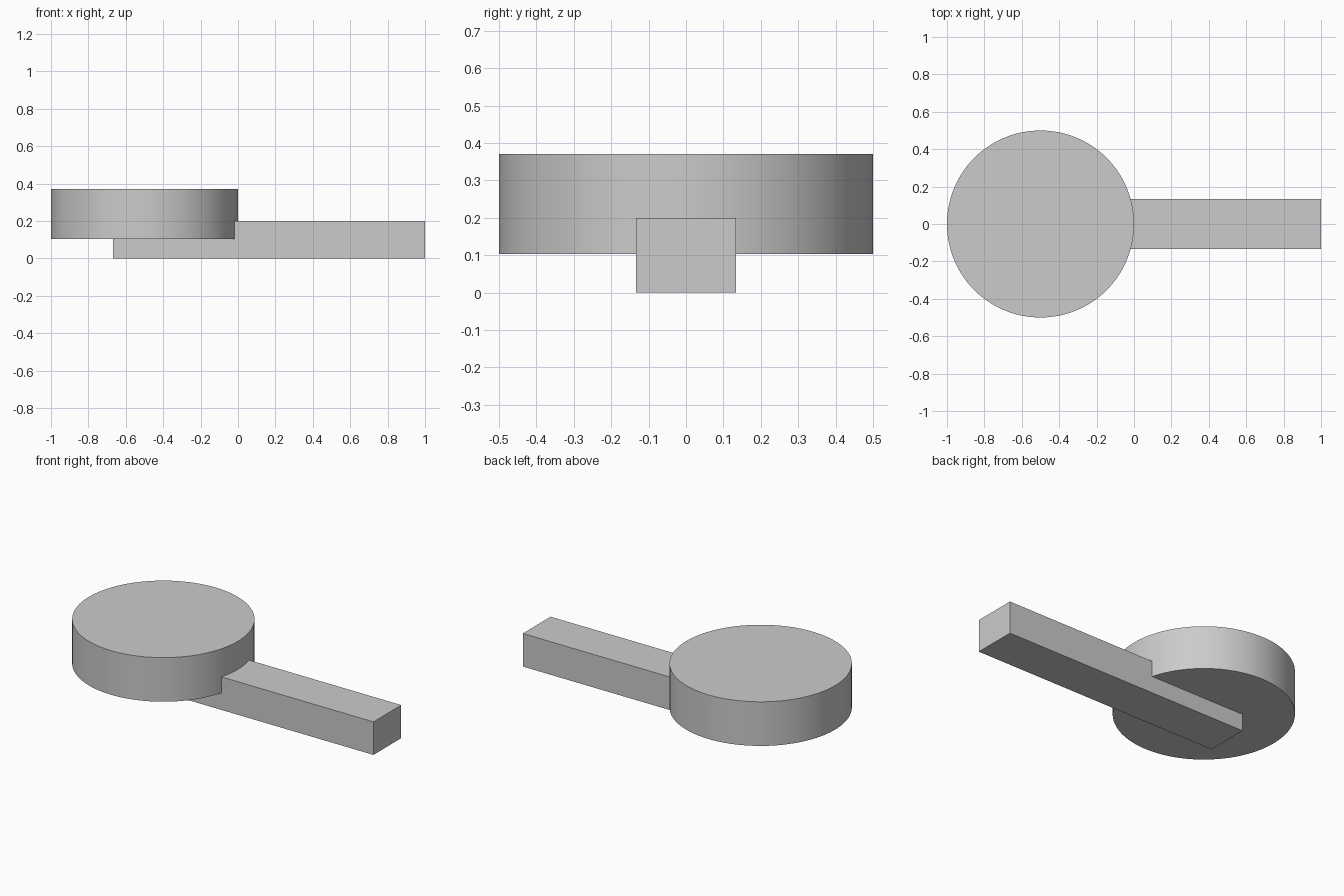
import bpy
import math

cube = bpy.data.objects.get("Cube")
if cube:
    bpy.data.objects.remove(cube, do_unlink=True)

# Single plain grey for the whole model
grey = bpy.data.materials.new("plain_grey")
grey.use_nodes = True
grey.diffuse_color = (0.6, 0.6, 0.6, 1)
grey.node_tree.nodes["Principled BSDF"].inputs["Base Color"].default_value = grey.diffuse_color


def finish(name):
    obj = bpy.context.object
    obj.name = name
    obj.data.materials.append(grey)
    bpy.ops.object.transform_apply(location=False, rotation=False, scale=True)
    return obj


# Round head, resting partly sunk onto the bar
bottom, top = 0.103, 0.37
bpy.ops.mesh.primitive_cylinder_add(vertices=128, radius=0.5, depth=top - bottom,
                                    location=(-0.5, 0, (bottom + top) / 2))
finish("round_head")
bpy.ops.object.shade_smooth_by_angle(angle=math.radians(30))

# Straight rectangular handle, running under the head
start, end, width, height = -0.667, 1.0, 0.266, 0.2
bpy.ops.mesh.primitive_cube_add(size=1, location=((start + end) / 2, 0, height / 2))
bpy.context.object.scale = (end - start, width, height)
finish("handle")
